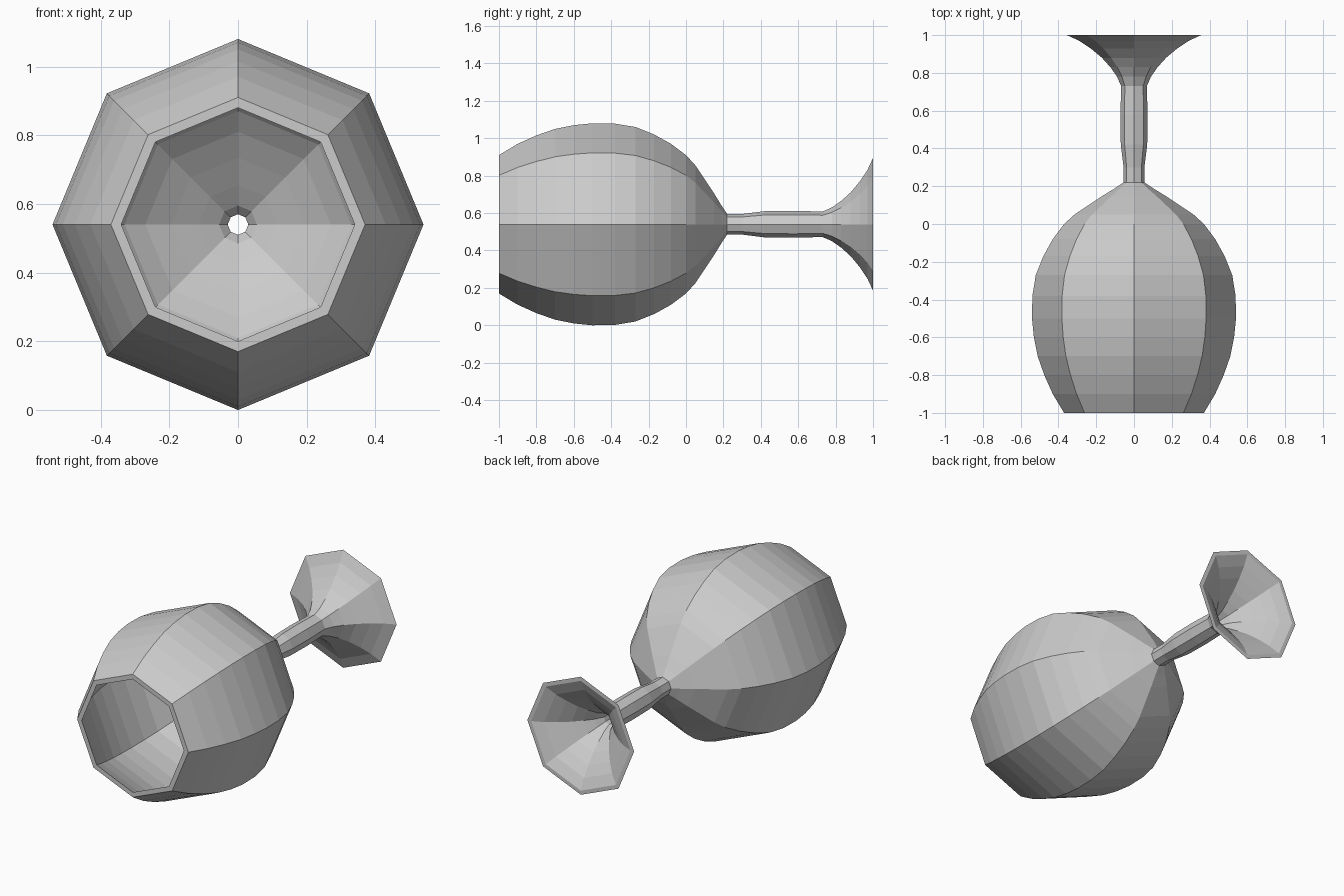
import bpy, bmesh
from math import cos, sin, pi

SIDES = 8
CENTRE_Z = 0.54


def lathe(name, profile):
    """Turn (y, radius) points into an eight-sided skin around the y axis."""
    bm = bmesh.new()
    rings = []
    for y, r in profile:
        rings.append([bm.verts.new((r * cos(2 * pi * i / SIDES), y,
                                    CENTRE_Z + r * sin(2 * pi * i / SIDES)))
                      for i in range(SIDES)])
    for a, b in zip(rings, rings[1:]):
        for i in range(SIDES):
            j = (i + 1) % SIDES
            bm.faces.new((a[i], a[j], b[j], b[i]))
    bmesh.ops.recalc_face_normals(bm, faces=bm.faces)
    mesh = bpy.data.meshes.new(name)
    bm.to_mesh(mesh)
    bm.free()
    obj = bpy.data.objects.new(name, mesh)
    bpy.context.collection.objects.link(obj)
    return obj


# Bowl: outside from neck to mouth, over the rim, inside back to the neck
bowl_out = [(0.22, 0.055), (0.19, 0.10), (0.15, 0.165), (0.10, 0.24), (0.05, 0.315),
            (0.0, 0.37), (-0.08, 0.43), (-0.17, 0.48), (-0.27, 0.52),
            (-0.38, 0.538), (-0.50, 0.54), (-0.60, 0.53), (-0.70, 0.51),
            (-0.80, 0.475), (-0.90, 0.43), (-1.0, 0.37)]
bowl_in = [(-1.0, 0.34), (-0.90, 0.395), (-0.80, 0.44), (-0.70, 0.475),
           (-0.60, 0.495), (-0.50, 0.505), (-0.38, 0.503), (-0.27, 0.485),
           (-0.17, 0.445), (-0.08, 0.395), (0.0, 0.33), (0.05, 0.27),
           (0.10, 0.195), (0.15, 0.115), (0.19, 0.055), (0.22, 0.03)]
lathe("bowl", bowl_out + bowl_in)

# Stem: hollow tube, slightly thicker in the middle
lathe("stem_outside", [(0.22, 0.055), (0.30, 0.055), (0.42, 0.07),
                       (0.58, 0.072), (0.73, 0.068)])
stem_bore = lathe("stem_bore", [(0.22, 0.03), (0.45, 0.035), (0.73, 0.035)])
stem_bore.data.flip_normals()

# Foot: flared trumpet with a hollow underside
lathe("foot", [(0.73, 0.068), (0.78, 0.09), (0.83, 0.125), (0.88, 0.17),
               (0.93, 0.23), (0.97, 0.29), (1.0, 0.355),
               (1.0, 0.33), (0.97, 0.265), (0.93, 0.205), (0.88, 0.145),
               (0.83, 0.10), (0.78, 0.06), (0.73, 0.035)])
